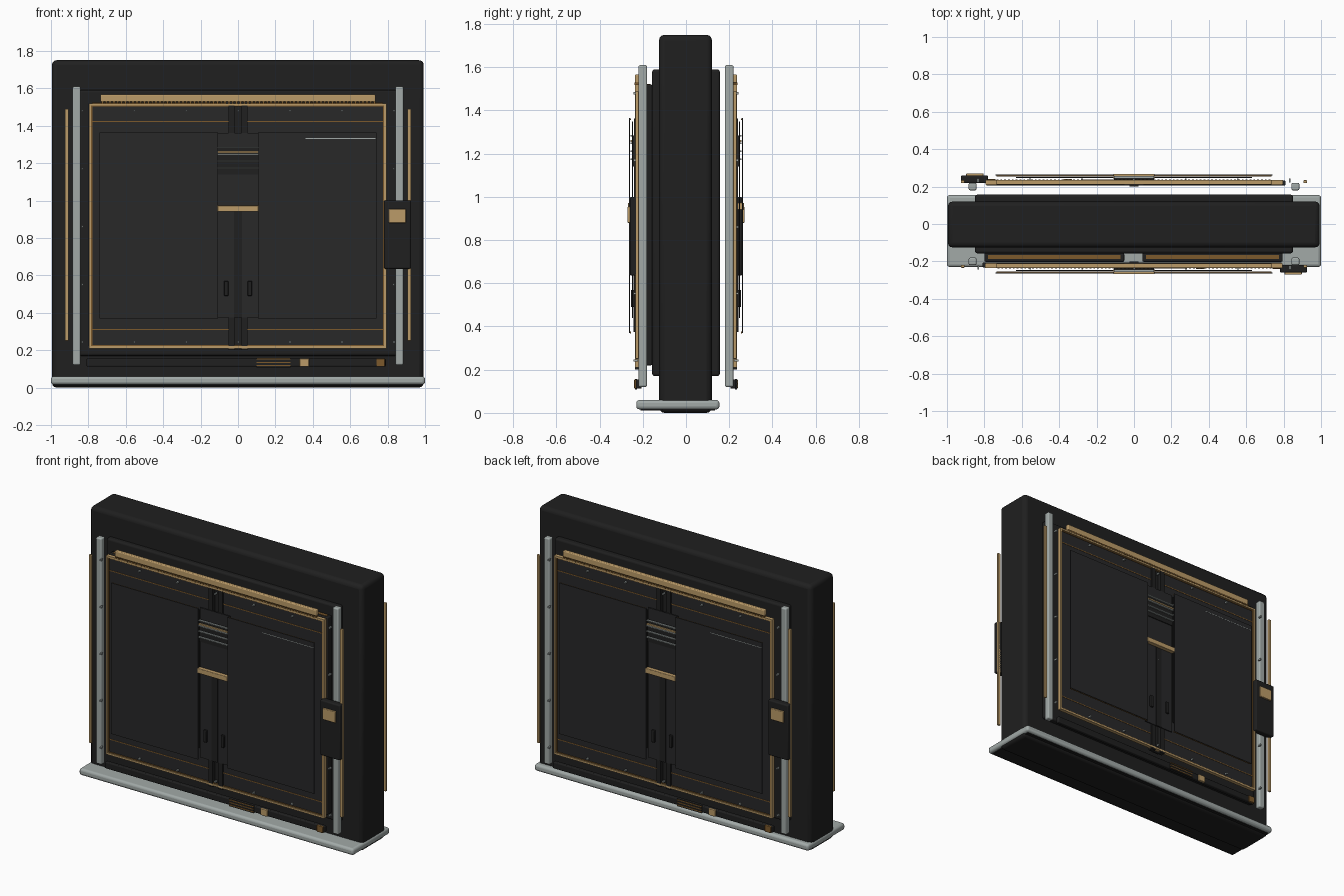
import bpy
import bmesh

cube = bpy.data.objects.get("Cube")
if cube:
    bpy.data.objects.remove(cube, do_unlink=True)


def material(name, r, g, b):
    mat = bpy.data.materials.new(name)
    mat.use_nodes = True
    mat.diffuse_color = (r, g, b, 1)
    mat.node_tree.nodes["Principled BSDF"].inputs["Base Color"].default_value = (r, g, b, 1)
    return mat


BLACK = material("matte black", .014, .014, .014)
PANEL = material("panel charcoal", .021, .021, .022)
STEEL = material("brushed steel", .36, .4, .39)
GOLD = material("pale gold", .5, .33, .14)
BRONZE = material("dark bronze", .2, .1, .025)


def finish(name, bm, mat, bevel=0):
    mesh = bpy.data.meshes.new(name)
    bmesh.ops.recalc_face_normals(bm, faces=bm.faces)
    bm.to_mesh(mesh)
    bm.free()
    mesh.materials.append(mat)
    obj = bpy.data.objects.new(name, mesh)
    bpy.context.collection.objects.link(obj)
    if bevel:
        mod = obj.modifiers.new("Rounded edges", "BEVEL")
        mod.width = bevel
        mod.segments = 3
        bpy.ops.object.select_all(action="DESELECT")
        obj.select_set(True)
        bpy.context.view_layer.objects.active = obj
        bpy.ops.object.shade_smooth_by_angle()
    return obj


def add_box(bm, x, y, z):
    verts = bmesh.ops.create_cube(bm, size=1)["verts"]
    for v in verts:
        for axis, (low, high) in enumerate((x, y, z)):
            v.co[axis] = high if v.co[axis] > 0 else low


def box(name, mat, x, y, z, bevel=0):
    bm = bmesh.new()
    add_box(bm, x, y, z)
    return finish(name, bm, mat, bevel)


# Central slab and its sill
box("main_slab", BLACK, (-.995, .993), (-.125, .12), (0, 1.75), .025)
box("base_sill", STEEL, (-1, 1), (-.23, .155), (.016, .06), .015)
box("sill_underside", BLACK, (-.98, .98), (-.21, .135), (.011, .017))


def build_face(label, side):
    """Side 1 is the front; side -1 is the same set turned to the back."""

    def span(a, b, sign):
        return tuple(sorted((a * sign, b * sign)))

    def part(name, mat, x, depth, z, bevel=0):
        return box(f"{label}_{name}", mat, span(*x, side), span(*depth, -side), z, bevel)

    def group(name, mat, boxes):
        bm = bmesh.new()
        for x, depth, z in boxes:
            add_box(bm, span(*x, side), span(*depth, -side), z)
        return finish(f"{label}_{name}", bm, mat)

    def ring(name, mat, x, depth, z, w):
        (a, b), (c, d) = x, z
        group(name, mat, [((a, b), depth, (c, c + w)), ((a, b), depth, (d - w, d)),
                          ((a, a + w), depth, (c + w, d - w)),
                          ((b - w, b), depth, (c + w, d - w))])

    # Raised backing, guide rails and gold rods
    part("backing_plate", BLACK, (-.85, .85), (.11, .157), (.17, 1.59), .012)
    for tag, m in (("left", 1), ("right", -1)):
        part(f"{tag}_rail", STEEL, span(.842, .884, m), (.18, .22), (.12, 1.61), .008)
        part(f"{tag}_gold_rod", GOLD, span(.905, .926, m), (.218, .234), (.25, 1.49), .004)
        # Field panels with a slot between them
        part(f"{tag}_field", PANEL, span(.052, .79, m), (.208, .226), (.215, 1.515))
        part(f"{tag}_field_lines", BRONZE, span(.052, .78, m), (.226, .228), (1.42, 1.426))
        part(f"{tag}_lower_line", BRONZE, span(.052, .78, m), (.226, .228), (.308, .314))
        # Layered sheets floating in front of the field
        part(f"{tag}_inner_sheet", BLACK, span(.11, .63, m), (.246, .25), (.44, 1.35))
        part(f"{tag}_outer_sheet", PANEL, span(.108, .74, m), (.259, .264), (.37, 1.365))
        part(f"{tag}_sheet_edge", BRONZE, span(.11, .735, m), (.254, .259), (.368, .376))
        part(f"{tag}_sheet_top_edge", BRONZE, span(.11, .735, m), (.254, .259), (1.357, 1.364))
        part(f"{tag}_slot_bar", BLACK, span(.02, .052, m), (.205, .235), (.2, 1.51))
        part(f"{tag}_pull", BLACK, span(.052, .075, m), (.24, .255), (.49, .57), .004)

    part("slot_back", BLACK, (-.025, .025), (.2, .212), (.2, 1.51))
    ring("gold_frame", GOLD, (-.797, .793), (.212, .236), (.21, 1.52), .012)
    ring("frame_shadow_line", BRONZE, (-.785, .781), (.226, .23), (.222, 1.508), .006)

    # Gold header with a row of teeth
    part("gold_header", GOLD, (-.735, .735), (.21, .236), (1.528, 1.567), .005)
    group("header_teeth", BRONZE, [((-.73 + i * .0205, -.72 + i * .0205), (.216, .238),
                                    (1.517, 1.529)) for i in range(72)])

    # Centre column, louvres and gold crossbar
    part("centre_column", PANEL, (-.108, .108), (.234, .24), (.375, 1.362))
    part("louvre_back", BLACK, (-.108, .108), (.24, .246), (1.14, 1.285))
    group("louvres", STEEL, [((-.108, .108), (.246, .256), (z, z + .007))
                             for z in (1.17, 1.208, 1.244, 1.28)])
    part("louvre_gold", GOLD, (-.108, .108), (.246, .256), (1.255, 1.264))
    part("gold_crossbar", GOLD, (-.11, .11), (.24, .268), (.94, .973), .004)
    part("column_seam", BLACK, (-.022, .022), (.24, .243), (.375, .94))
    part("sheet_highlight", STEEL, (.36, .735), (.264, .265), (1.33, 1.333))

    # Control box with a gold plate
    part("control_box", BLACK, (.78, .925), (.218, .26), (.635, 1), .008)
    part("control_plate", GOLD, (.805, .897), (.255, .271), (.88, .955), .004)

    # Lower track and its fittings
    part("lower_track", BLACK, (-.81, .79), (.205, .232), (.112, .155), .006)
    part("track_vent", BLACK, (.1, .28), (.228, .236), (.108, .158))
    group("vent_slats", BRONZE, [((.1, .28), (.232, .239), (z, z + .006))
                                 for z in (.115, .132, .149)])
    part("gold_latch", GOLD, (.33, .38), (.225, .24), (.112, .155), .004)
    part("bronze_latch", BRONZE, (.74, .785), (.225, .24), (.112, .155), .004)

    # Screws around the frame
    spots = [(-.833 + i * .278, z) for i in range(7) for z in (.243, 1.48)]
    spots += [(x, .243 + i * .309) for i in range(1, 4) for x in (-.833, 0, .833)]
    group("screws", STEEL, [((x - .005, x + .005), (.222, .243), (z - .005, z + .005))
                            for x, z in spots])


build_face("front", 1)
build_face("back", -1)

# Door leaves fitted only between the front layers
for tag, low, high in (("right", -.8, -.052), ("left", .045, .795)):
    box(f"{tag}_door_leaf", BLACK, (low, high), (-.202, -.157), (.22, 1.52), .006)
    box(f"{tag}_door_leaf_trim", BRONZE, (low + .02, high - .02), (-.187, -.165), (1.515, 1.523))
